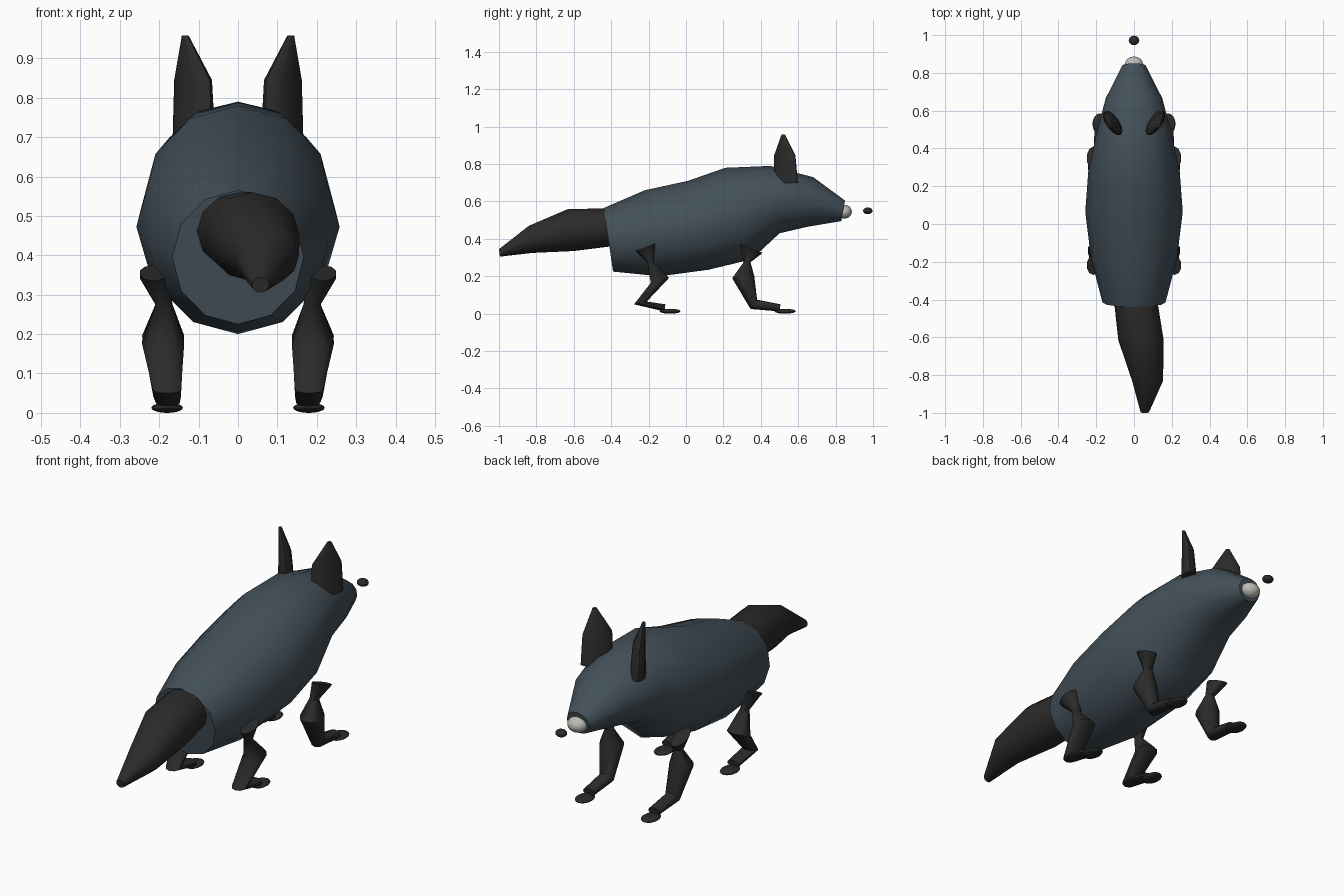
import bpy, bmesh, math
from mathutils import Vector

if "Cube" in bpy.data.objects:
    bpy.data.objects.remove(bpy.data.objects["Cube"], do_unlink=True)


def material(name, color):
    m = bpy.data.materials.new(name)
    m.use_nodes = True
    m.diffuse_color = (*color, 1)
    bsdf = m.node_tree.nodes["Principled BSDF"]
    bsdf.inputs["Base Color"].default_value = (*color, 1)
    bsdf.inputs["Roughness"].default_value = 0.8
    return m


FUR = material("slate blue fur", (0.056, 0.08, 0.1))
DARK = material("charcoal", (0.024, 0.024, 0.024))
PALE = material("pale muzzle", (0.5, 0.51, 0.46))


def finish(name, bm, mat, angle):
    bmesh.ops.recalc_face_normals(bm, faces=bm.faces)
    mesh = bpy.data.meshes.new(name)
    bm.to_mesh(mesh)
    bm.free()
    mesh.materials.append(mat)
    obj = bpy.data.objects.new(name, mesh)
    bpy.context.collection.objects.link(obj)
    bpy.ops.object.select_all(action="DESELECT")
    obj.select_set(True)
    bpy.context.view_layer.objects.active = obj
    bpy.ops.object.shade_smooth_by_angle(angle=math.radians(angle))


def loft(name, rings, mat, sides=12, side=1, angle=40):
    """Skin elliptical rings given as (centre, half axis u, half axis v)."""
    bm = bmesh.new()
    loops = []
    for c, u, v in rings:
        loop = []
        for i in range(sides):
            t = math.tau * i / sides
            p = c + u * math.sin(t) + v * math.cos(t)
            loop.append(bm.verts.new((p.x * side, p.y, p.z)))
        loops.append(loop)
    for a, b in zip(loops, loops[1:]):
        for i in range(sides):
            j = (i + 1) % sides
            bm.faces.new((a[i], a[j], b[j], b[i]))
    bm.faces.new(loops[0])
    bm.faces.new(loops[-1])
    finish(name, bm, mat, angle)


def ring(x, half_width, a, b):
    """Ring spanning two (y, z) points in the side profile."""
    a, b = Vector((x, *a)), Vector((x, *b))
    return (a + b) / 2, Vector((half_width, 0, 0)), (b - a) / 2


def ellipsoid(name, centre, size, mat):
    bm = bmesh.new()
    bmesh.ops.create_uvsphere(bm, u_segments=16, v_segments=10, radius=1)
    bmesh.ops.scale(bm, vec=size, verts=bm.verts)
    bmesh.ops.translate(bm, vec=centre, verts=bm.verts)
    finish(name, bm, mat, 60)


# Body and head in one tapering skin
loft("body", [
    ring(0, 0.167, (-0.39, 0.225), (-0.44, 0.565)),
    ring(0, 0.228, (-0.14, 0.2), (-0.22, 0.66)),
    ring(0, 0.258, (0.12, 0.235), (0.01, 0.71)),
    ring(0, 0.242, (0.35, 0.29), (0.21, 0.78)),
    ring(0, 0.2, (0.5, 0.43), (0.45, 0.79)),
    ring(0, 0.15, (0.65, 0.465), (0.68, 0.73)),
    ring(0, 0.062, (0.83, 0.495), (0.85, 0.605)),
], FUR)

# Tail, swinging slightly to one side
loft("tail", [
    ring(0.01, 0.115, (-0.4, 0.36), (-0.43, 0.562)),
    ring(0.037, 0.12, (-0.6, 0.335), (-0.63, 0.56)),
    ring(0.072, 0.082, (-0.82, 0.325), (-0.84, 0.47)),
    ring(0.057, 0.022, (-0.995, 0.305), (-1.0, 0.345)),
], DARK)

# Muzzle tip and nose
ellipsoid("muzzle_tip", (0, 0.845, 0.545), (0.048, 0.042, 0.037), PALE)
ellipsoid("nose", (0, 0.972, 0.55), (0.028, 0.025, 0.018), DARK)

# Leg profiles: hip, thigh, knee, ankle, toe
FRONT_LEG = [
    ring(0.215, 0.036, (0.287, 0.373), (0.41, 0.325)),
    ring(0.188, 0.023, (0.308, 0.275), (0.345, 0.275)),
    ring(0.19, 0.056, (0.247, 0.19), (0.365, 0.2)),
    ring(0.18, 0.037, (0.345, 0.025), (0.38, 0.075)),
    ring(0.178, 0.032, (0.5, 0.012), (0.505, 0.05)),
]
HIND_LEG = [
    ring(0.215, 0.036, (-0.27, 0.335), (-0.165, 0.375)),
    ring(0.188, 0.023, (-0.208, 0.275), (-0.173, 0.275)),
    ring(0.19, 0.056, (-0.188, 0.165), (-0.09, 0.192)),
    ring(0.18, 0.037, (-0.278, 0.05), (-0.21, 0.065)),
    ring(0.178, 0.032, (-0.115, 0.012), (-0.11, 0.05)),
]

# Ear, a leaf turned outward
across = Vector((0.6, 0.8, 0))
thin = Vector((0.8, -0.6, 0))
EAR = [
    (Vector((0.112, 0.535, 0.7)), thin * 0.036, across * 0.076),
    (Vector((0.114, 0.528, 0.845)), thin * 0.029, across * 0.07),
    (Vector((0.134, 0.52, 0.958)), thin * 0.008, across * 0.01),
]

for label, s in (("left", 1), ("right", -1)):
    loft(label + "_ear", EAR, DARK, 12, s, 50)
    for part, rings, paw_y in (("front", FRONT_LEG, 0.53), ("hind", HIND_LEG, -0.085)):
        loft(f"{label}_{part}_leg", rings, DARK, 10, s, 50)
        ellipsoid(f"{label}_{part}_paw", (s * 0.18, paw_y, 0.019), (0.04, 0.056, 0.013), DARK)

# Rest the paws on the ground
for obj in bpy.data.objects:
    if obj.name.endswith("_paw"):
        obj.location.z = -0.006
